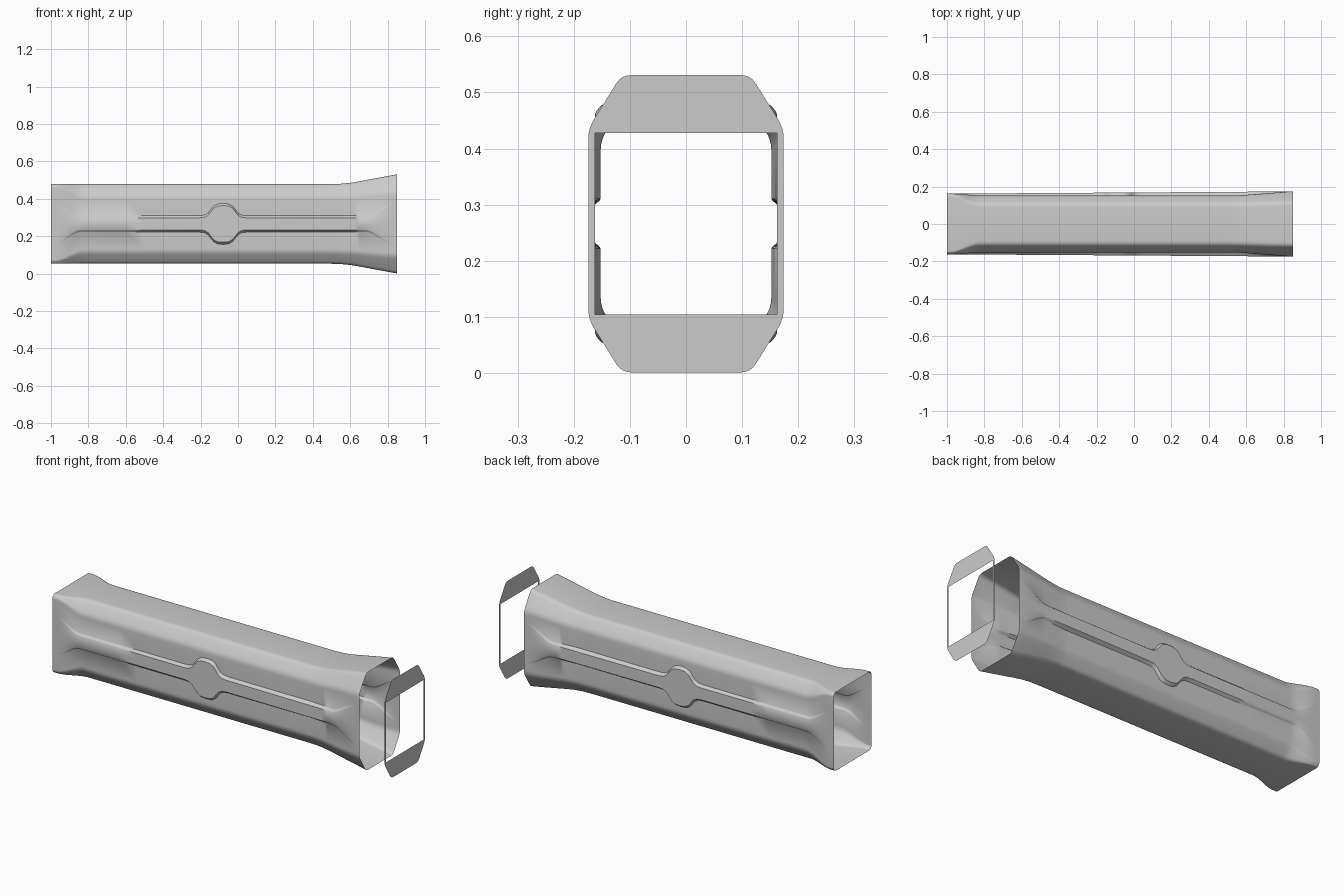
import bpy, bmesh
from mathutils import Vector

if "Cube" in bpy.data.objects:
    bpy.data.objects.remove(bpy.data.objects["Cube"])

CZ = 0.266  # mid height of the tube


def lerp(x, pts):
    """Piecewise linear lookup through (x, value) pairs."""
    if x <= pts[0][0]:
        return pts[0][1]
    for (x0, a), (x1, b) in zip(pts, pts[1:]):
        if x <= x1:
            return a + (b - a) * (x - x0) / (x1 - x0)
    return pts[-1][1]


def ease(x, a, b):
    t = min(max((x - a) / (b - a), 0), 1)
    return t * t * (3 - 2 * t)


def round_corner(p, prev, nxt, r, n=4):
    """Rounded corner at p as a short quadratic curve."""
    a = p + (prev - p).normalized() * r
    b = p + (nxt - p).normalized() * r
    return [a * (1 - t) ** 2 + p * 2 * t * (1 - t) + b * t * t
            for t in [i / n for i in range(n + 1)]]


def mirrored(quarter):
    """Closed loop from a quarter profile running from the side to the top."""
    up = quarter[:]
    back = [Vector((-p.x, p.y)) for p in reversed(quarter[:-1])]
    half = up + back
    return half + [Vector((p.x, -p.y)) for p in reversed(half[1:-1])]


BUMP = [(0, .1), (.03, .097), (.05, .086), (.065, .068), (.08, .048), (.1, .037), (.13, .034)]
TOP = [(.5, .213), (.55, .2145), (.6, .2195), (.65, .228), (.85, .265)]


def quarter_profile(x):
    left = 1 - ease(x, -0.98, -0.82)       # squared-off end
    right = ease(x, 0.53, 0.86)            # flared end
    h = lerp(x, TOP)
    ridge_y = 0.162 + 0.012 * (x + 1) / 1.85
    wall_y = 0.152 + max(left, lerp(x, [(.55, 0), (.83, 1)])) * (ridge_y - 0.152)
    # ridge half width: slim band, round boss, flares at both ends
    r = max(lerp(abs(x + 0.08), BUMP),
            0.034 + 0.066 * ease(x, 0.68, 0.83),
            0.034 + 0.066 * (1 - ease(x, -0.98, -0.84)))
    low = Vector((wall_y, 0.15 + 0.02 * right + 0.048 * left))
    high = Vector((0.108 + 0.007 * right + 0.042 * left, h))
    rad = 0.018 - 0.012 * left
    pts = [Vector((ridge_y, 0)), Vector((ridge_y, r - 0.002)),
           Vector((ridge_y * .8 + wall_y * .2, r + 0.001)),
           Vector((ridge_y * .2 + wall_y * .8, r + 0.007)),
           Vector((wall_y, r + 0.010))]
    pts += round_corner(low, Vector((wall_y, 0)), high, rad)
    pts += round_corner(high, low, Vector((0, h)), rad)
    return pts + [Vector((0, h))]


def make_object(name, bm):
    bmesh.ops.recalc_face_normals(bm, faces=bm.faces)
    me = bpy.data.meshes.new(name)
    bm.to_mesh(me)
    bm.free()
    ob = bpy.data.objects.new(name, me)
    bpy.context.collection.objects.link(ob)
    return ob


# Open beam tube, lofted through sections along x
stations = [-1 + i * 0.0125 for i in range(19)]
stations += [-0.7, -0.6, -0.5, -0.4, -0.3]
stations += [-0.22 + i * 0.01 for i in range(29)]
stations += [0.15, 0.25, 0.35, 0.45, 0.5, 0.53, 0.55, 0.575, 0.6, 0.625, 0.65]
stations += [0.67 + i * 0.0125 for i in range(14)] + [0.85]
bm = bmesh.new()
loops = []
for x in stations:
    loops.append([bm.verts.new((x, p.x, CZ + p.y)) for p in mirrored(quarter_profile(x))])
for a, b in zip(loops, loops[1:]):
    n = len(a)
    for i in range(n):
        j = (i + 1) % n
        bm.faces.new((a[i], a[j], b[j], b[i]))
tube = make_object("beam_tube", bm)
bpy.context.view_layer.objects.active = tube
tube.select_set(True)
bpy.ops.object.shade_smooth_by_angle(angle=0.7)

# Flat end flange with a rectangular opening, set off from the tube
bm = bmesh.new()
low, high = Vector((0.174, 0.17)), Vector((0.115, 0.265))
outline = round_corner(low, Vector((0.174, 0)), high, 0.018)
outline += round_corner(high, low, Vector((0, 0.265)), 0.018) + [Vector((0, 0.265))]
outer = mirrored([Vector((0.174, 0))] + outline)
inner = [Vector(p) for p in ((.162, .162), (-.162, .162), (-.162, -.162), (.162, -.162))]
edges = []
for ring in (outer, inner):
    vs = [bm.verts.new((1.0, p.x, CZ + p.y)) for p in ring]
    edges += [bm.edges.new((vs[i], vs[(i + 1) % len(vs)])) for i in range(len(vs))]
bmesh.ops.triangle_fill(bm, edges=edges, use_beauty=True, normal=(1, 0, 0))
make_object("end_flange", bm)
